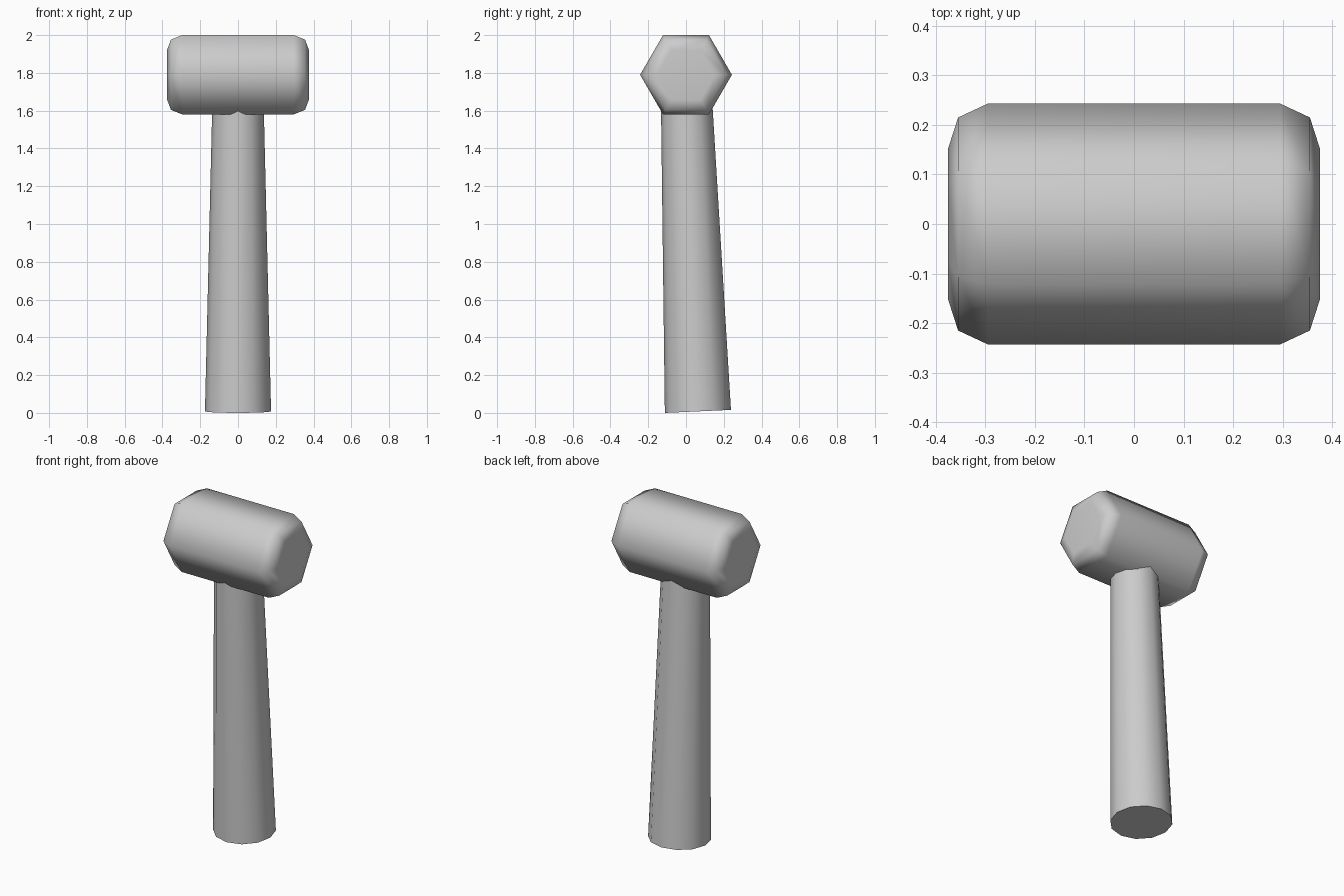
import bpy
import bmesh
from math import cos, sin, pi
from mathutils import Vector

cube = bpy.data.objects.get("Cube")
if cube:
    bpy.data.objects.remove(cube, do_unlink=True)

grey = bpy.data.materials.new("plain grey")
grey.use_nodes = True
colour = (0.6, 0.6, 0.6, 1)
grey.diffuse_color = colour
grey.node_tree.nodes["Principled BSDF"].inputs["Base Color"].default_value = colour


def loft(name, rings, is_sharp):
    """Skin a closed solid through rings; is_sharp(edge) picks the hard edges."""
    bm = bmesh.new()
    loops = [[bm.verts.new(p) for p in ring] for ring in rings]
    for a, b in zip(loops, loops[1:]):
        n = len(a)
        for i in range(n):
            j = (i + 1) % n
            bm.faces.new((a[i], a[j], b[j], b[i]))
    bm.faces.new(loops[0])
    bm.faces.new(loops[-1])
    bmesh.ops.recalc_face_normals(bm, faces=bm.faces)
    for f in bm.faces:
        f.smooth = True
    for e in bm.edges:
        e.smooth = not is_sharp(e)
    mesh = bpy.data.meshes.new(name)
    bm.to_mesh(mesh)
    bm.free()
    mesh.materials.append(grey)
    obj = bpy.data.objects.new(name, mesh)
    bpy.context.collection.objects.link(obj)
    return obj


# Hammer head: hexagonal bar along x with rounded ends
def hexagon(x, scale):
    return [Vector((x, 0.243 * scale * cos(i * pi / 3),
                    1.79 + 0.2425 * scale * sin(i * pi / 3))) for i in range(6)]


end = [(0.295, 1.0), (0.355, 0.885), (0.375, 0.63)]
stations = [(-x, s) for x, s in reversed(end)] + end
head = loft("hammer_head", [hexagon(x, s) for x, s in stations],
            lambda e: e.calc_length() > 0.5)
weighted = head.modifiers.new("flat_faces", "WEIGHTED_NORMAL")
weighted.keep_sharp = True


# Handle: tapered twelve-sided shaft leaning forward, foot cut slightly askew
def circle(z, y, radius, slant):
    return [Vector((radius * cos(i * pi / 6), y + radius * sin(i * pi / 6),
                    z + slant * sin(i * pi / 6))) for i in range(12)]


loft("handle", [circle(0.008, 0.063, 0.175, 0.008), circle(1.68, 0.002, 0.135, 0)],
     lambda e: e.calc_length() < 0.5)
